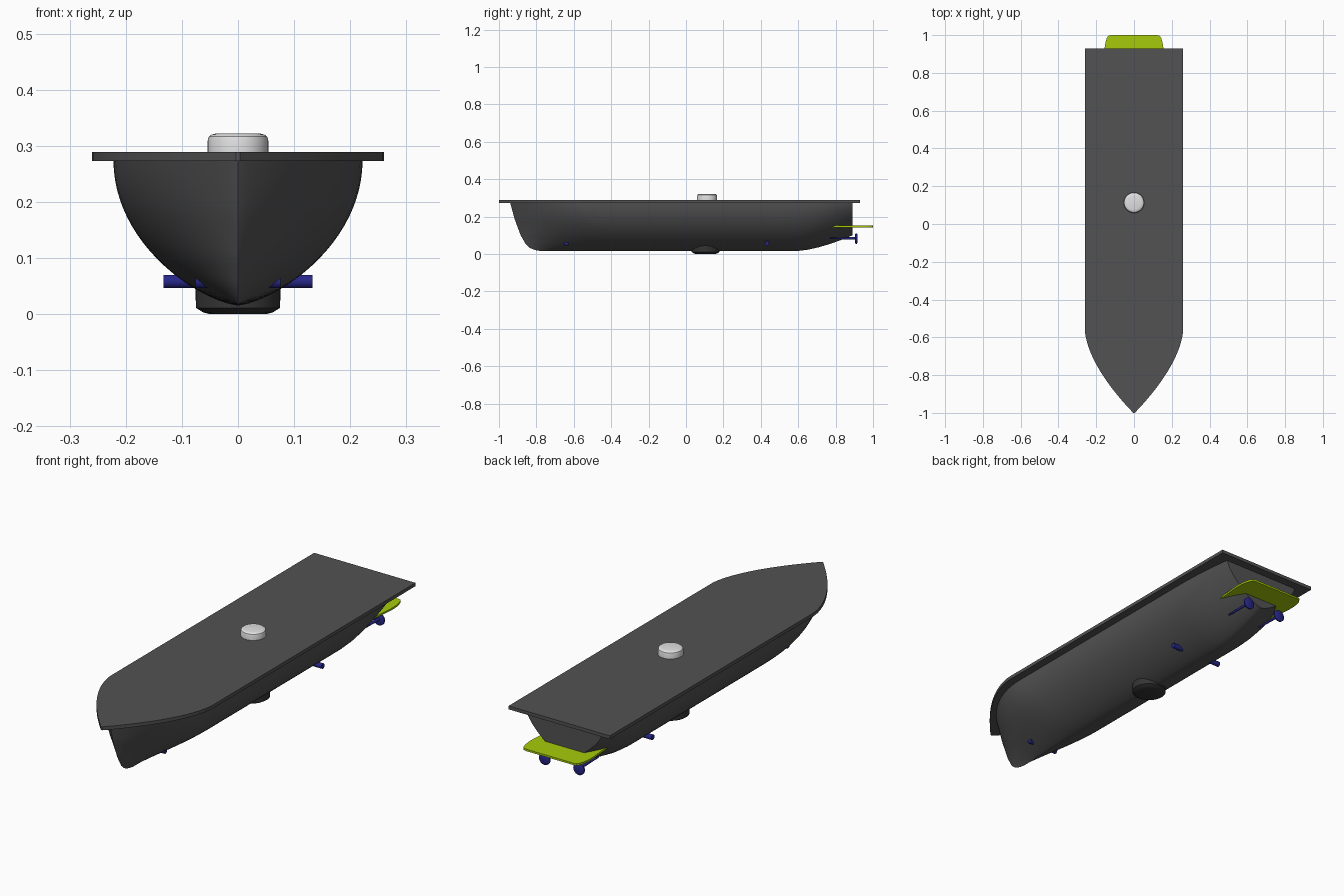
import bpy, bmesh, math
from mathutils import Matrix, Vector

if "Cube" in bpy.data.objects:
    bpy.data.objects.remove(bpy.data.objects["Cube"])


def material(name, rgb):
    m = bpy.data.materials.new(name)
    m.diffuse_color = (*rgb, 1)
    m.use_nodes = True
    m.node_tree.nodes["Principled BSDF"].inputs["Base Color"].default_value = m.diffuse_color
    return m


GREY = material("dark grey", (0.085, 0.085, 0.085))
BLACK = material("near black", (0.035, 0.035, 0.035))
WHITE = material("off white", (0.75, 0.75, 0.75))
BLUE = material("navy blue", (0.02, 0.02, 0.25))
LIME = material("lime green", (0.38, 0.60, 0.003))


def finish(bm, name, mat, angle=35):
    bmesh.ops.recalc_face_normals(bm, faces=bm.faces)
    me = bpy.data.meshes.new(name)
    bm.to_mesh(me)
    bm.free()
    me.materials.append(mat)
    ob = bpy.data.objects.new(name, me)
    bpy.context.collection.objects.link(ob)
    bpy.ops.object.select_all(action='DESELECT')
    ob.select_set(True)
    bpy.context.view_layer.objects.active = ob
    bpy.ops.object.shade_smooth_by_angle(angle=math.radians(angle))
    return ob


def plate(name, half, z0, z1, mat):
    """Flat plate from the +x half of its outline, mirrored across x = 0."""
    pts = half + [(-x, y) for x, y in reversed(half) if x > 1e-6]
    bm = bmesh.new()
    face = bm.faces.new([bm.verts.new((x, y, z0)) for x, y in pts])
    ext = bmesh.ops.extrude_face_region(bm, geom=[face])
    for v in ext["geom"]:
        if isinstance(v, bmesh.types.BMVert):
            v.co.z = z1
    return finish(bm, name, mat)


def lathe(name, profile, origin, axis, mat, n=32):
    """Revolve (radius, height) points around an axis, capping both ends."""
    bm = bmesh.new()
    rings = [[bm.verts.new((r * math.cos(2 * math.pi * i / n),
                            r * math.sin(2 * math.pi * i / n), h))
              for i in range(n)] for r, h in profile]
    for a, b in zip(rings, rings[1:]):
        for i in range(n):
            j = (i + 1) % n
            bm.faces.new((a[i], a[j], b[j], b[i]))
    bm.faces.new(rings[0])
    bm.faces.new(rings[-1])
    rot = Vector((0, 0, 1)).rotation_difference(Vector(axis)).to_matrix().to_4x4()
    bm.transform(Matrix.Translation(origin) @ rot)
    return finish(bm, name, mat)


def interp(points, a):
    for (a0, b0), (a1, b1) in zip(points, points[1:]):
        if a <= a1:
            return b0 + (b1 - b0) * max(0, a - a0) / (a1 - a0)
    return points[-1][1]


# Hull: a grid of stations and heights, rounded V section, tapered both ends
TOP, STERN = 0.274, 0.89
STEM = [(0, -0.77), (0.02, -0.805), (0.06, -0.832), (0.14, -0.856),
        (0.33, -0.884), (0.66, -0.916), (1, -0.94)]


def hull_point(t, v):
    y0 = interp(STEM, v)
    y = y0 + (STERN - y0) * t ** 1.8
    e = max(0, (y - 0.58) / (STERN - 0.58))
    bottom = 0.015 + 0.085 * e ** 1.6
    u = min(1, (y - y0) / (0.50 - 0.10 * v))
    x = 0.222 * (1 - (1 - v) ** 2) ** 0.7 * (1 - (1 - u) ** 2) ** 0.9
    x *= 1 - (0.10 + 0.25 * (1 - v)) * e * e
    return x, y, bottom + (TOP - bottom) * v


NT, NV = 48, 20
bm = bmesh.new()
grids = []
for side in (1, -1):
    grid = []
    for i in range(NT + 1):
        row = []
        for j in range(NV + 1):
            x, y, z = hull_point(i / NT, (j / NV) ** 1.4)
            row.append(bm.verts.new((side * x, y, z)))
        grid.append(row)
    for i in range(NT):
        for j in range(NV):
            bm.faces.new((grid[i][j], grid[i + 1][j],
                          grid[i + 1][j + 1], grid[i][j + 1]))
    grids.append(grid)
right, left = grids
bm.faces.new(right[NT] + left[NT][::-1])                                # transom
bm.faces.new([r[NV] for r in right] + [r[NV] for r in reversed(left)])  # top
bmesh.ops.remove_doubles(bm, verts=bm.verts, dist=1e-5)
finish(bm, "hull", GREY, 50)

# Deck with pointed bow
bow = [(0.004, -1.0)]
for k in range(1, 21):
    u = k / 20
    bow.append((0.004 + 0.256 * (1 - (1 - u) ** 1.65), -1 + 0.44 * u))
plate("deck", bow + [(0.26, 0.93)], 0.273, 0.289, GREY)

# Stern platform
plate("stern_platform", [(0.143, 0.765), (0.155, 0.90), (0.155, 0.935),
                         (0.150, 0.965), (0.144, 0.985), (0.136, 0.996),
                         (0.122, 1.0)], 0.143, 0.152, LIME)

# Round housing on deck and sensor dome under the keel
lathe("deck_housing", [(0.054, 0.285), (0.054, 0.309), (0.052, 0.316),
                       (0.047, 0.320), (0.038, 0.322)], (0, 0.113, 0), (0, 0, 1), WHITE, 48)
lathe("keel_dome", [(0.050, 0), (0.062, 0.003), (0.075, 0.011), (0.076, 0.055)],
      (0, 0.105, 0), (0, 0, 1), BLACK, 48)

# Side thrusters through the hull
for name, y, w in (("bow_thruster", -0.64, 0.076), ("rear_thruster", 0.433, 0.133)):
    lathe(name, [(0.012, -w), (0.012, w)], (0, y, 0.058), (1, 0, 0), BLUE, 24)

# Propeller shafts and discs
for side, label in ((1, "right"), (-1, "left")):
    lathe(label + "_shaft", [(0.004, 0), (0.007, 0.14)],
          (side * 0.088, 0.77, 0.084), (0, 1, 0), BLUE, 16)
    lathe(label + "_propeller", [(0.022, 0), (0.028, 0.003), (0.028, 0.009), (0.022, 0.013)],
          (side * 0.088, 0.904, 0.082), (0, 1, 0), BLUE, 24)
